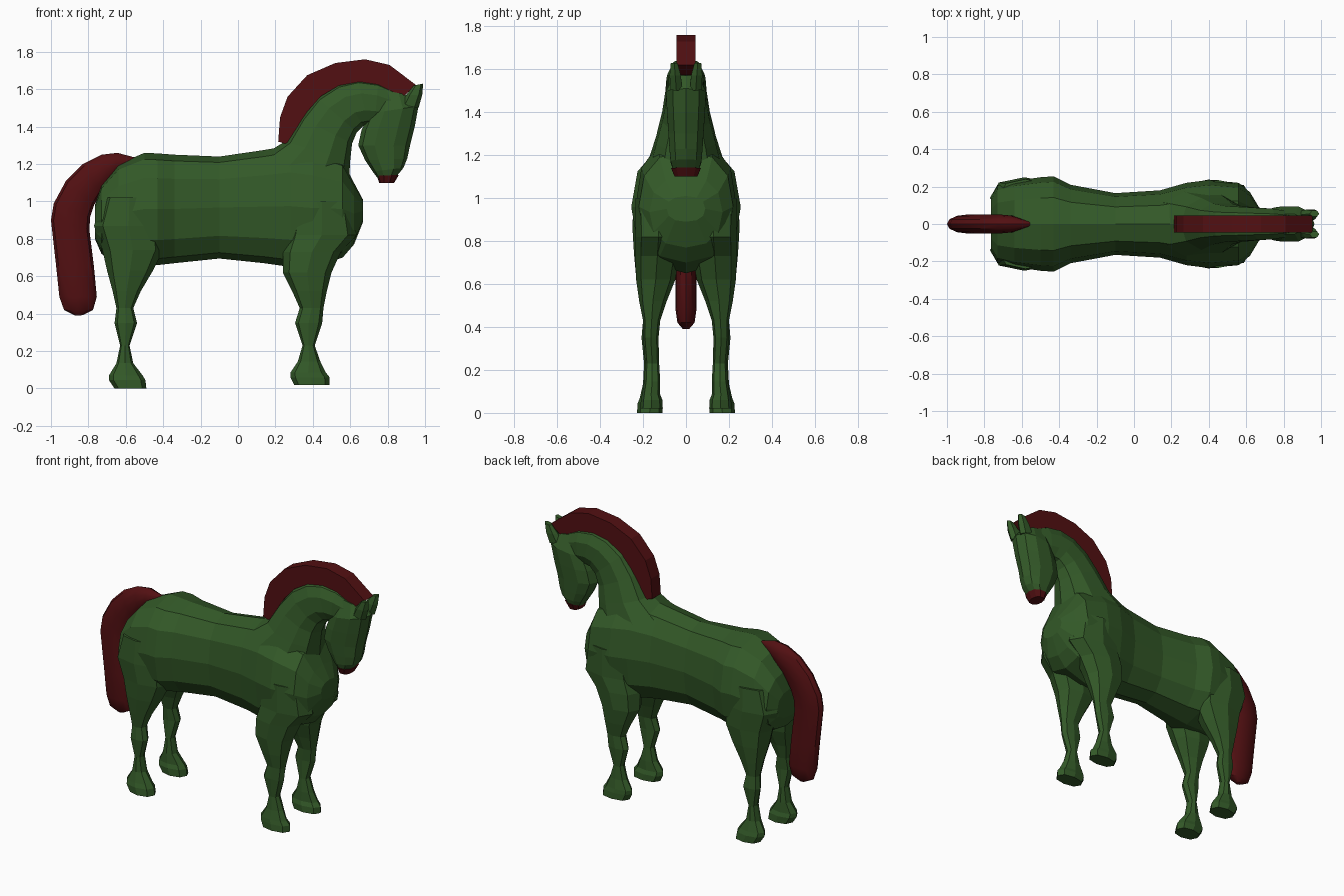
import bpy, bmesh, math


def material(name, rgb):
    m = bpy.data.materials.new(name)
    m.diffuse_color = (*rgb, 1)
    return m


GREEN = material("dark green", (0.033, 0.10, 0.021))
RED = material("dark red", (0.085, 0.005, 0.006))


def finish(name, bm, mat):
    bmesh.ops.recalc_face_normals(bm, faces=bm.faces)
    me = bpy.data.meshes.new(name)
    bm.to_mesh(me)
    bm.free()
    me.materials.append(mat)
    ob = bpy.data.objects.new(name, me)
    bpy.context.collection.objects.link(ob)
    return ob


def loft(name, rings, mat=GREEN, sides=10, power=0.85):
    """Skin of rounded rings: (x0, z0, x1, z1, half width, y centre)."""
    bm = bmesh.new()
    loops = []
    for x0, z0, x1, z1, w, yc in rings:
        loop = []
        for i in range(sides):
            a = 2 * math.pi * i / sides
            c, s = [math.copysign(abs(v) ** power, v) if abs(v) > 1e-6 else 0
                    for v in (math.cos(a), math.sin(a))]
            t = (1 - c) / 2
            loop.append(bm.verts.new((x0 + (x1 - x0) * t, yc + w * s, z0 + (z1 - z0) * t)))
        loops.append(loop)
    for a, b in zip(loops, loops[1:]):
        for i in range(sides):
            j = (i + 1) % sides
            bm.faces.new((a[i], a[j], b[j], b[i]))
    bm.faces.new(loops[0])
    bm.faces.new(loops[-1])
    return finish(name, bm, mat)


# Barrel: x, bottom, top, half width
barrel = [(-0.765, 0.80, 0.98, 0.14), (-0.73, 0.72, 1.09, 0.205), (-0.64, 0.67, 1.20, 0.23),
          (-0.50, 0.66, 1.26, 0.25), (-0.43, 0.66, 1.257, 0.255), (-0.34, 0.67, 1.25, 0.21),
          (-0.10, 0.695, 1.24, 0.165), (0.14, 0.67, 1.275, 0.18), (0.28, 0.65, 1.30, 0.22),
          (0.40, 0.65, 1.28, 0.235), (0.56, 0.70, 1.22, 0.22), (0.62, 0.77, 1.10, 0.17),
          (0.668, 0.89, 1.01, 0.09)]
body = loft("body", [(x, b, x, t, w, 0) for x, b, t, w in barrel], sides=12)

# Neck from the shoulders up over the crest
neck = loft("neck", [(0.59, 1.06, 0.12, 1.24, 0.18, 0), (0.60, 1.22, 0.25, 1.32, 0.145, 0),
                     (0.61, 1.31, 0.33, 1.45, 0.115, 0), (0.635, 1.37, 0.42, 1.56, 0.10, 0),
                     (0.67, 1.405, 0.53, 1.63, 0.095, 0), (0.70, 1.41, 0.64, 1.655, 0.09, 0),
                     (0.73, 1.41, 0.75, 1.64, 0.085, 0), (0.80, 1.42, 0.89, 1.575, 0.065, 0)])

# Head from the poll down to the muzzle
head = loft("head", [(0.75, 1.60, 0.91, 1.57, 0.055, 0), (0.70, 1.47, 0.965, 1.51, 0.097, 0),
                     (0.66, 1.38, 0.945, 1.40, 0.092, 0), (0.643, 1.30, 0.92, 1.30, 0.085, 0),
                     (0.68, 1.22, 0.905, 1.23, 0.08, 0), (0.72, 1.16, 0.885, 1.18, 0.075, 0),
                     (0.75, 1.12, 0.84, 1.125, 0.06, 0)])
parts = [neck, head]

# Legs: height, back x, front x, inner y, outer y
hind = [(0.0, -0.66, -0.49, 0.11, 0.228), (0.045, -0.69, -0.495, 0.11, 0.225),
        (0.07, -0.69, -0.51, 0.12, 0.215), (0.135, -0.65, -0.56, 0.12, 0.20),
        (0.23, -0.63, -0.58, 0.125, 0.195), (0.35, -0.66, -0.54, 0.13, 0.207),
        (0.43, -0.65, -0.56, 0.12, 0.20), (0.52, -0.67, -0.52, 0.095, 0.215),
        (0.63, -0.70, -0.455, 0.05, 0.232), (0.74, -0.725, -0.40, 0.03, 0.242),
        (0.87, -0.77, -0.40, 0.03, 0.25), (1.02, -0.72, -0.44, 0.06, 0.24)]
fore = [(0.02, 0.30, 0.49, 0.108, 0.213), (0.06, 0.28, 0.49, 0.11, 0.21),
        (0.085, 0.28, 0.47, 0.12, 0.205), (0.145, 0.32, 0.44, 0.12, 0.195),
        (0.23, 0.345, 0.41, 0.125, 0.19), (0.35, 0.305, 0.45, 0.128, 0.20),
        (0.43, 0.33, 0.457, 0.12, 0.20), (0.52, 0.29, 0.475, 0.09, 0.218),
        (0.62, 0.24, 0.50, 0.05, 0.232), (0.73, 0.24, 0.55, 0.03, 0.237),
        (0.82, 0.26, 0.635, 0.02, 0.235), (1.0, 0.30, 0.60, 0.04, 0.235)]
for side, label in ((1, "left"), (-1, "right")):
    for name, rows in (("hind_leg", hind), ("front_leg", fore)):
        parts.append(loft(f"{name}_{label}", [(a, z, b, z, (o - i) / 2, side * (o + i) / 2)
                                              for z, a, b, i, o in rows], sides=8))
    # Ear
    parts.append(loft(f"ear_{label}", [(0.87, 1.52, 0.965, 1.50, 0.03, side * 0.045),
                                       (0.90, 1.57, 0.985, 1.57, 0.03, side * 0.05),
                                       (0.94, 1.62, 0.99, 1.63, 0.018, side * 0.055)], sides=6))

# Fuse the green parts into one skin
for part in parts:
    mod = body.modifiers.new("join", 'BOOLEAN')
    mod.operation = 'UNION'
    mod.solver = 'EXACT'
    mod.object = part
    bpy.context.view_layer.objects.active = body
    bpy.ops.object.modifier_apply(modifier=mod.name)
    bpy.data.objects.remove(part)

# Mouth under the muzzle
loft("mouth", [(0.742, 1.137, 0.86, 1.142, 0.072, 0), (0.755, 1.10, 0.835, 1.10, 0.055, 0)], RED)

# Tail: inner and outer edge of each ring
tail = loft("tail", [(-0.57, 1.215, -0.55, 1.235, 0.012, 0), (-0.66, 1.13, -0.645, 1.26, 0.045, 0),
                     (-0.69, 1.09, -0.73, 1.25, 0.05, 0), (-0.735, 1.04, -0.83, 1.20, 0.05, 0),
                     (-0.77, 0.98, -0.92, 1.11, 0.05, 0), (-0.79, 0.92, -0.985, 0.99, 0.05, 0),
                     (-0.795, 0.85, -1.0, 0.90, 0.05, 0), (-0.77, 0.65, -0.973, 0.66, 0.05, 0),
                     (-0.755, 0.49, -0.955, 0.49, 0.05, 0), (-0.775, 0.42, -0.93, 0.42, 0.04, 0),
                     (-0.83, 0.392, -0.87, 0.39, 0.015, 0)], RED, 12, 1)
bpy.ops.object.select_all(action='DESELECT')
tail.select_set(True)
bpy.context.view_layer.objects.active = tail
bpy.ops.object.shade_smooth_by_angle(angle=math.radians(35))

# Mane: crest strip between an outer and an inner edge
outer = [(0.215, 1.32), (0.225, 1.45), (0.265, 1.56), (0.37, 1.675), (0.52, 1.74),
         (0.68, 1.76), (0.81, 1.73), (0.955, 1.62)]
inner = [(0.28, 1.30), (0.33, 1.42), (0.37, 1.48), (0.44, 1.56), (0.54, 1.62),
         (0.65, 1.64), (0.75, 1.625), (0.88, 1.56)]
bm = bmesh.new()
rows = [[bm.verts.new((p[0], y, p[1])) for p, y in ((o, -0.045), (o, 0.045), (i, 0.045), (i, -0.045))]
        for o, i in zip(outer, inner)]
for a, b in zip(rows, rows[1:]):
    for k in range(4):
        bm.faces.new((a[k], a[(k + 1) % 4], b[(k + 1) % 4], b[k]))
bm.faces.new(rows[0])
bm.faces.new(rows[-1])
finish("mane", bm, RED)
